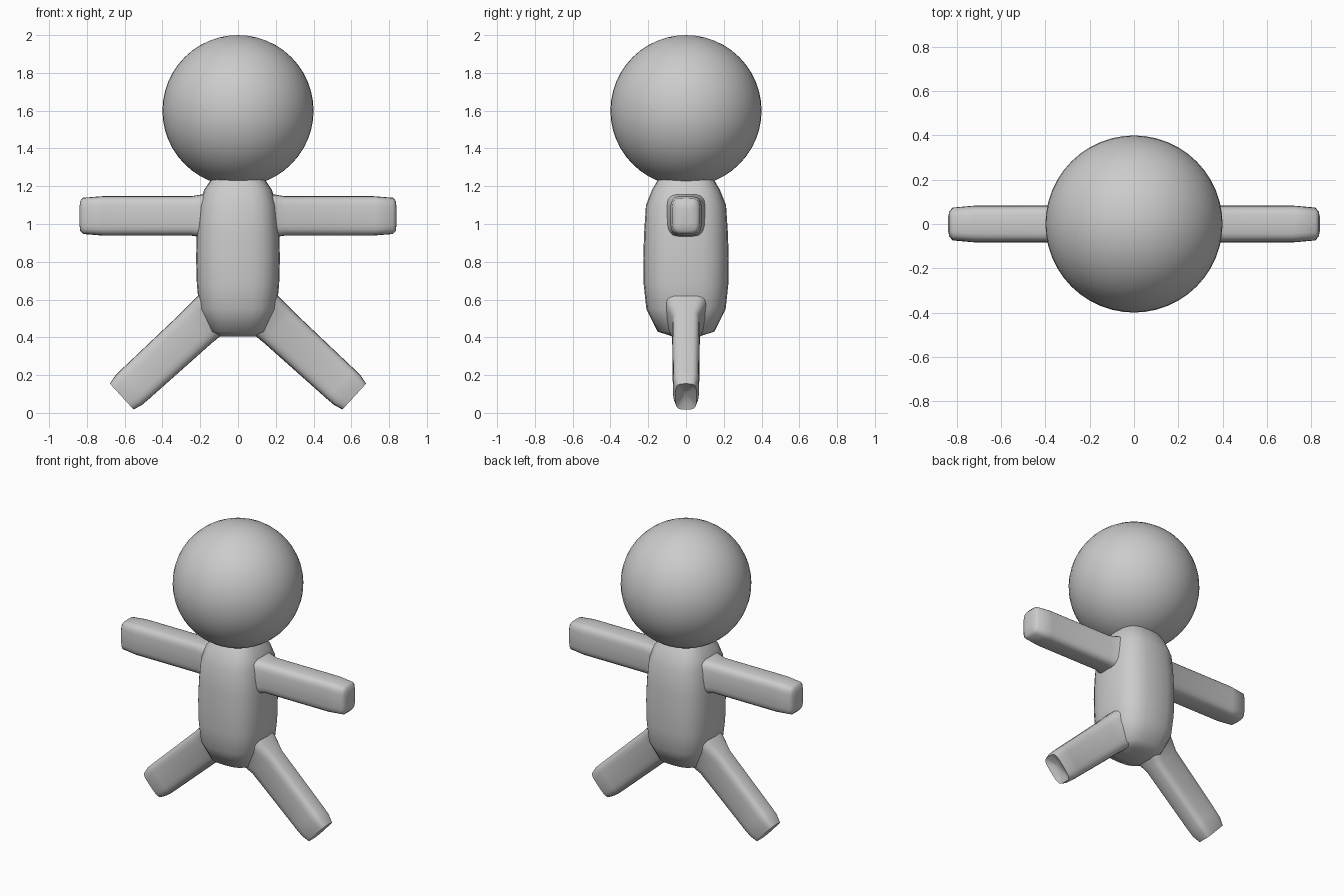
import bpy, bmesh, math
from mathutils import Vector

cube = bpy.data.objects.get("Cube")
if cube:
    bpy.data.objects.remove(cube, do_unlink=True)

grey = bpy.data.materials.new("plain grey")
grey.use_nodes = True
colour = (0.6, 0.6, 0.6, 1)
grey.diffuse_color = colour
grey.node_tree.nodes["Principled BSDF"].inputs["Base Color"].default_value = colour


def finish(obj, name, angle):
    obj.name = name
    obj.data.materials.clear()
    obj.data.materials.append(grey)
    bpy.ops.object.select_all(action='DESELECT')
    obj.select_set(True)
    bpy.context.view_layer.objects.active = obj
    bpy.ops.object.shade_smooth_by_angle(angle=math.radians(angle))


def loft(name, start, axis, rings, power, angle=50, sides=24):
    """Skin rounded-box rings (distance, half width, half depth) along an axis in the xz plane."""
    axis = Vector(axis).normalized()
    depth = Vector((0, 1, 0))
    width = depth.cross(axis)
    bm = bmesh.new()
    loops = []
    for dist, w, d in rings:
        loop = []
        for i in range(sides):
            t = math.tau * i / sides
            c, s = math.cos(t), math.sin(t)
            u = math.copysign(abs(c) ** (2 / power), c) * w
            v = math.copysign(abs(s) ** (2 / power), s) * d
            loop.append(bm.verts.new(Vector(start) + axis * dist + width * u + depth * v))
        loops.append(loop)
    for a, b in zip(loops, loops[1:]):
        for i in range(sides):
            j = (i + 1) % sides
            bm.faces.new((a[i], a[j], b[j], b[i]))
    bm.faces.new(loops[0])
    bm.faces.new(loops[-1])
    bmesh.ops.recalc_face_normals(bm, faces=bm.faces)
    mesh = bpy.data.meshes.new(name)
    bm.to_mesh(mesh)
    bm.free()
    obj = bpy.data.objects.new(name, mesh)
    bpy.context.collection.objects.link(obj)
    finish(obj, name, angle)


# Round head
bpy.ops.mesh.primitive_uv_sphere_add(segments=48, ring_count=24, radius=0.4, location=(0, 0, 1.6))
finish(bpy.context.object, "head", 60)

# Rounded torso, tapering into the neck
loft("torso", (0, 0, 0), (0, 0, 1), [
    (0.405, 0.11, 0.07), (0.43, 0.15, 0.15), (0.55, 0.205, 0.21),
    (0.68, 0.218, 0.224), (0.82, 0.222, 0.226), (0.95, 0.218, 0.222),
    (1.1, 0.205, 0.212), (1.18, 0.18, 0.18), (1.24, 0.14, 0.145), (1.28, 0.11, 0.11)], 2.8)

for side, word in ((1, "left"), (-1, "right")):
    # Straight arm with a softly closed end
    loft(word + "_arm", (0, 0, 1.043), (side, 0, 0), [
        (0.1, 0.13, 0.13), (0.2, 0.112, 0.1), (0.25, 0.104, 0.083), (0.72, 0.104, 0.083),
        (0.82, 0.096, 0.074), (0.835, 0.08, 0.055), (0.84, 0.04, 0.03)], 4)
    # Splayed leg with a slightly hollow foot end
    loft(word + "_leg", (side * 0.1, 0, 0.56), (side * 0.74, 0, -0.68), [
        (0, 0.12, 0.13), (0.09, 0.118, 0.1), (0.16, 0.114, 0.074), (0.6, 0.107, 0.07),
        (0.65, 0.105, 0.068), (0.7, 0.093, 0.056), (0.685, 0.06, 0.034), (0.675, 0.02, 0.012)], 4)
